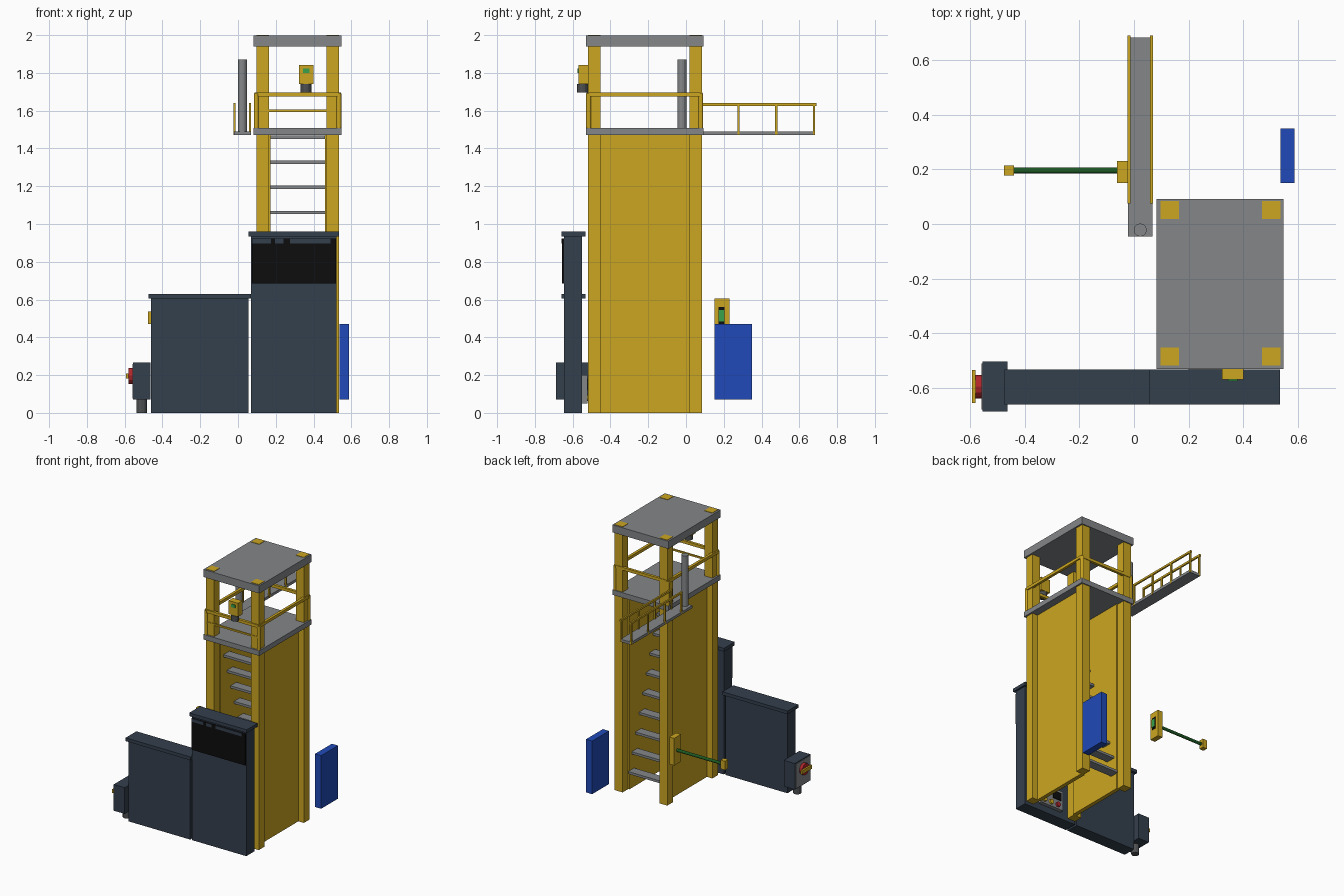
import bpy, bmesh
from mathutils import Matrix, Vector

cube = bpy.data.objects.get("Cube")
if cube:
    bpy.data.objects.remove(cube, do_unlink=True)


def material(name, rgb):
    m = bpy.data.materials.new(name)
    m.use_nodes = True
    m.diffuse_color = (*rgb, 1)
    bsdf = next(n for n in m.node_tree.nodes if n.type == 'BSDF_PRINCIPLED')
    bsdf.inputs["Base Color"].default_value = (*rgb, 1)
    return m


YELLOW = material("yellow paint", (0.60, 0.38, 0.015))
GREY = material("grey steel", (0.23, 0.24, 0.25))
NAVY = material("dark slate", (0.034, 0.05, 0.075))
BLACK = material("black", (0.004, 0.004, 0.004))
BLUE = material("blue", (0.0144, 0.068, 0.48))
ARM_GREEN = material("dark green", (0.012, 0.10, 0.016))
LIGHT_GREEN = material("light green", (0.04, 0.36, 0.07))
RED = material("red", (0.45, 0.02, 0.025))
DARK = material("dark grey", (0.075, 0.08, 0.085))


def finish(bm, name, mat):
    me = bpy.data.meshes.new(name)
    bm.to_mesh(me)
    bm.free()
    me.materials.append(mat)
    ob = bpy.data.objects.new(name, me)
    bpy.context.scene.collection.objects.link(ob)
    return ob


def box(name, mat, x, y, z):
    """Box from (low, high) ranges on each axis."""
    bm = bmesh.new()
    bmesh.ops.create_cube(bm, size=1)
    for v in bm.verts:
        v.co = Vector([r[0] + (c + 0.5) * (r[1] - r[0]) for r, c in zip((x, y, z), v.co)])
    return finish(bm, name, mat)


def rod(name, mat, a, b, radius, sides=12):
    """Cylinder between two points."""
    a, b = Vector(a), Vector(b)
    bm = bmesh.new()
    rot = (b - a).to_track_quat('Z', 'Y').to_matrix().to_4x4()
    bmesh.ops.create_cone(bm, cap_ends=True, segments=sides, radius1=radius, radius2=radius,
                          depth=(b - a).length, matrix=Matrix.Translation((a + b) / 2) @ rot)
    return finish(bm, name, mat)


# Tower: corner posts, side walls, floor and roof
PX = ((0.097, 0.164), (0.469, 0.536))
PY = ((-0.518, -0.452), (0.018, 0.084))
for i, x in enumerate(PX):
    for j, y in enumerate(PY):
        box(f"tower_post_{i}{j}", YELLOW, x, y, (0, 2.0))
for side, x in (("right", (0.142, 0.172)), ("left", (0.46, 0.49))):
    box(f"tower_wall_{side}", YELLOW, x, (-0.452, 0.018), (0.0, 1.47))
DECK_X, DECK_Y = (0.083, 0.548), (-0.53, 0.092)
box("tower_floor", GREY, DECK_X, DECK_Y, (1.47, 1.508))
box("tower_roof", GREY, DECK_X, DECK_Y, (1.94, 1.997))

# Steep stair inside the tower
for i in range(11):
    z = 0.13 + i * 0.133
    y = -0.005 - i * 0.042
    box(f"stair_tread_{i}", GREY, (0.172, 0.46), (y - 0.035, y + 0.035), (z - 0.009, z + 0.009))

# Tower railing: round corner posts, top rails and a front middle rail
RX, RY = (0.097, 0.534), (-0.516, 0.078)
for i, x in enumerate(RX):
    for j, y in enumerate(RY):
        rod(f"rail_post_{i}{j}", YELLOW, (x, y, 1.508), (x, y, 1.69), 0.013)
    box(f"side_rail_{i}", YELLOW, (x - 0.01, x + 0.01), RY, (1.675, 1.697))
for name, y in (("front", RY[0]), ("back", RY[1])):
    box(f"{name}_rail", YELLOW, RX, (y - 0.01, y + 0.01), (1.675, 1.697))
box("front_middle_rail", YELLOW, RX, (RY[0] - 0.006, RY[0] + 0.006), (1.594, 1.606))

# Control box on the front rail
rod("control_stem", DARK, (0.36, -0.548, 1.697), (0.36, -0.548, 1.74), 0.028)
box("control_box", YELLOW, (0.322, 0.40), (-0.57, -0.52), (1.74, 1.842))
box("control_screen", LIGHT_GREEN, (0.345, 0.378), (-0.575, -0.57), (1.80, 1.824))

# Walkway with railings and a column
box("walkway_floor", GREY, (-0.022, 0.068), (-0.045, 0.682), (1.47, 1.49))
rod("walkway_column", GREY, (0.023, -0.022, 1.49), (0.023, -0.022, 1.87), 0.024)
for side, x in (("right", (-0.024, -0.012)), ("left", (0.058, 0.07))):
    box(f"walkway_rail_{side}", YELLOW, x, (0.075, 0.69), (1.626, 1.641))
    for i, y in enumerate((0.081, 0.278, 0.478, 0.678)):
        box(f"walkway_post_{side}_{i}", YELLOW, x, (y - 0.006, y + 0.006), (1.472, 1.63))

# Front cabinets with overhanging caps
for name, x0, x1, h in (("low", -0.46, 0.055, 0.605), ("tall", 0.07, 0.522, 0.935)):
    box(f"{name}_cabinet", NAVY, (x0, x1), (-0.647, -0.55), (0, h))
    box(f"{name}_cabinet_cap", NAVY, (x0 - 0.014, x1 + 0.013), (-0.66, -0.532), (h, h + 0.025))
box("dark_window", BLACK, (0.073, 0.519), (-0.656, -0.647), (0.685, 0.922))
for i, x in enumerate(((0.073, 0.175), (0.195, 0.24), (0.275, 0.49))):
    box(f"window_trim_{i}", NAVY, x, (-0.66, -0.656), (0.898, 0.922))

# Control panel on the back of the tall cabinet
box("rear_panel", GREY, (0.2, 0.40), (-0.55, -0.522), (0.05, 0.2))
box("rear_panel_screen", BLACK, (0.22, 0.29), (-0.522, -0.517), (0.12, 0.18))
for i, (x, mat) in enumerate(((0.37, YELLOW), (0.31, YELLOW), (0.25, RED))):
    rod(f"rear_button_{i}", mat, (x, -0.522, 0.08), (x, -0.508, 0.08), 0.018)

# Valve box at the end of the low cabinet
box("valve_box", NAVY, (-0.555, -0.463), (-0.687, -0.503), (0.07, 0.267))
box("valve_face", GREY, (-0.558, -0.555), (-0.68, -0.51), (0.077, 0.26))
rod("valve_leg", DARK, (-0.51, -0.595, 0), (-0.51, -0.595, 0.07), 0.028)
rod("valve_knob", RED, (-0.58, -0.595, 0.195), (-0.556, -0.595, 0.195), 0.043)
box("valve_handle", YELLOW, (-0.593, -0.58), (-0.655, -0.535), (0.182, 0.208))

# Barrier arm with its drive box
box("barrier_box", YELLOW, (-0.063, -0.022), (0.15, 0.23), (0.40, 0.605))
box("barrier_plate", BLACK, (-0.022, -0.018), (0.172, 0.205), (0.47, 0.56))
box("barrier_light", LIGHT_GREEN, (-0.018, -0.014), (0.172, 0.205), (0.485, 0.545))
rod("barrier_arm", ARM_GREEN, (-0.445, 0.195, 0.503), (-0.06, 0.195, 0.503), 0.011)
box("barrier_tip", YELLOW, (-0.476, -0.44), (0.178, 0.215), (0.47, 0.537))

# Blue board beside the tower
box("blue_board", BLUE, (0.537, 0.588), (0.15, 0.35), (0.07, 0.47))
